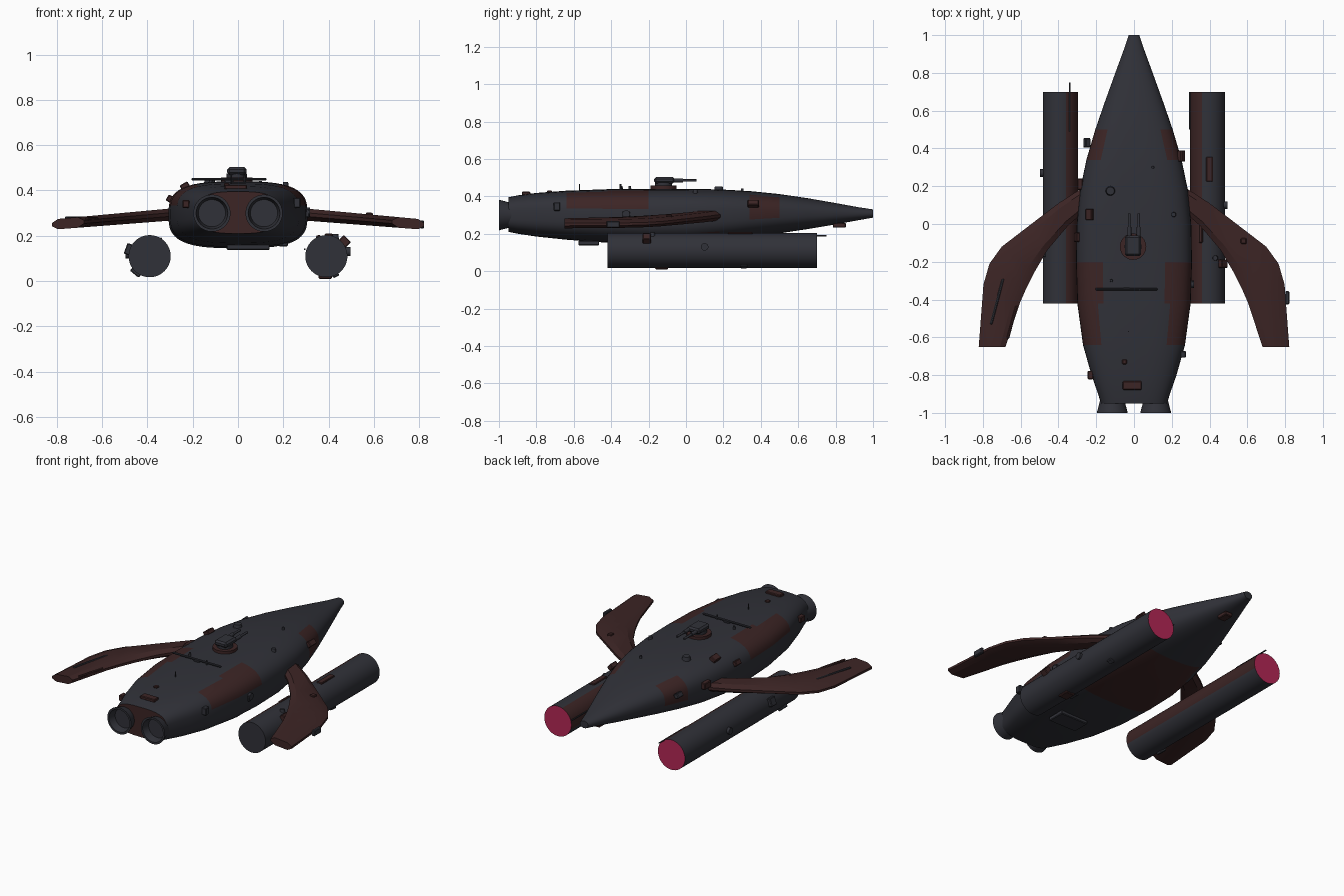
import bpy, bmesh
from math import sin, cos, pi, radians
from mathutils import Matrix, Vector

if "Cube" in bpy.data.objects:
    bpy.data.objects.remove(bpy.data.objects["Cube"], do_unlink=True)


def material(name, rgb):
    m = bpy.data.materials.new(name)
    m.use_nodes = True
    m.diffuse_color = (*rgb, 1)
    m.node_tree.nodes["Principled BSDF"].inputs["Base Color"].default_value = (*rgb, 1)
    return m


SLATE = material("dark slate", (.03, .031, .04))
BROWN = material("rust brown", (.045, .018, .018))
PINK = material("crimson glow", (.45, .02, .09))


def finish(name, bm, mats, smooth=None, rule=None):
    bmesh.ops.recalc_face_normals(bm, faces=bm.faces)
    if rule:
        for f in bm.faces:
            f.material_index = rule(f.calc_center_median(), f.normal)
    me = bpy.data.meshes.new(name)
    bm.to_mesh(me)
    bm.free()
    for m in mats:
        me.materials.append(m)
    ob = bpy.data.objects.new(name, me)
    bpy.context.collection.objects.link(ob)
    if smooth:
        bpy.ops.object.select_all(action='DESELECT')
        ob.select_set(True)
        bpy.context.view_layer.objects.active = ob
        bpy.ops.object.shade_smooth_by_angle(angle=radians(smooth))
    return ob


def box(name, loc, size, mat=SLATE, turn=0, roll=0, bevel=.004):
    bm = bmesh.new()
    bmesh.ops.create_cube(bm, size=1, matrix=Matrix.Diagonal((*size, 1)))
    bmesh.ops.bevel(bm, geom=bm.edges[:], offset=min(bevel, min(size) * .3), segments=1, affect='EDGES')
    bm.transform(Matrix.Translation(loc) @ Matrix.Rotation(radians(turn), 4, 'Z')
                 @ Matrix.Rotation(radians(roll), 4, 'Y'))
    return finish(name, bm, [mat])


def rod(name, loc, r, length, axis='Z', mats=(SLATE,), sides=16, r2=None, rule=None):
    bm = bmesh.new()
    bmesh.ops.create_cone(bm, cap_ends=True, segments=sides, radius1=r,
                          radius2=r if r2 is None else r2, depth=length)
    turn = {'Z': Matrix(), 'Y': Matrix.Rotation(-pi / 2, 4, 'X'), 'X': Matrix.Rotation(pi / 2, 4, 'Y')}
    bm.transform(Matrix.Translation(loc) @ turn[axis].to_4x4())
    return finish(name, bm, mats, 40, rule)


def skin(bm, rings):
    for a, b in zip(rings, rings[1:]):
        for i in range(len(a)):
            j = (i + 1) % len(a)
            bm.faces.new((a[i], a[j], b[j], b[i]))


def spow(v, p):
    return abs(v) ** p * (1 if v >= 0 else -1)


# Hull: superellipse sections, (y, half width, bottom, top)
stations = [(-.95, .175, .21, .395), (-.9, .19, .2, .405), (-.8, .225, .185, .418),
            (-.64, .27, .168, .43), (-.42, .3, .152, .438), (-.2, .307, .145, .44),
            (0, .303, .147, .44), (.18, .285, .16, .437), (.34, .252, .18, .428),
            (.5, .205, .202, .412), (.65, .153, .225, .39), (.8, .099, .25, .364),
            (.92, .055, .272, .342), (1, .028, .286, .33)]
bm = bmesh.new()
rings = []
for y, w, lo, hi in stations:
    p = 2 / (3.1 - max(0, y))
    ring = []
    for k in range(48):
        a = 2 * pi * k / 48
        ring.append(bm.verts.new((w * spow(cos(a), p), y,
                                  (lo + hi) / 2 + (hi - lo) / 2 * spow(sin(a), p))))
    rings.append(ring)
skin(bm, rings)
bm.faces.new(rings[0])
bm.faces.new(rings[-1])


def hull_paint(c, n):
    if n.y < -.95:
        return 1
    x = abs(c.x)
    rear = -.64 < c.y < -.2 and x > .17 and c.z > .34
    front = .34 < c.y < .5 and x > .15 and c.z > .28
    belly = -.2 < c.y < .34 and c.z < .2
    return int(rear or front or belly)


finish("hull", bm, [SLATE, BROWN], 40, hull_paint)

# Wing outline as paired points on the outer and inner edges
outer = [(.26, .2), (.4, .11), (.55, -.005), (.7, -.12), (.765, -.21), (.797, -.32), (.822, -.65)]
inner = [(.26, .07), (.35, -.01), (.46, -.14), (.53, -.26), (.57, -.34), (.605, -.42), (.68, -.65)]

for s, side in ((1, "left"), (-1, "right")):
    # Swept wings
    bm = bmesh.new()
    rings = []
    for (ox, oy), (ix, iy) in zip(outer, inner):
        o, i = Vector((ox, oy)), Vector((ix, iy))
        ring = []
        for t, up in ((0, -.3), (0, .3), (.2, 1), (.8, 1), (1, .3), (1, -.3), (.8, -1), (.2, -1)):
            q = o.lerp(i, t)
            z = .297 - .085 * (q.x - .26)
            ring.append(bm.verts.new((s * q.x, q.y, z + up * (.027 - .008 * (q.x - .26)))))
        rings.append(ring)
    skin(bm, rings)
    bm.faces.new(rings[0])
    bm.faces.new(rings[-1])
    finish(side + "_wing", bm, [BROWN], 25)

    # Engine pods with a glowing end and a brown inner strip
    def pod_paint(c, n, s=s):
        if n.y > .9:
            return 2
        return int(abs(n.y) < .5 and n.x * s < -.35 and n.z > -.3)
    rod(side + "_pod", (s * .39, .14, .11), .093, 1.12, 'Y', (SLATE, BROWN, PINK), 40, rule=pod_paint)

    # Hollow flared exhaust nozzles
    bm = bmesh.new()
    rings = []
    for y, r in ((-.93, .064), (-.955, .07), (-1, .082), (-1, .07), (-.955, .06)):
        rings.append([bm.verts.new((s * .115 + r * cos(2 * pi * k / 32), y,
                                    .3 + r * sin(2 * pi * k / 32))) for k in range(32)])
    skin(bm, rings)
    bm.faces.new(rings[-1])
    finish(side + "_nozzle", bm, [SLATE], 35)

    # Turret guns
    rod(side + "_gun", (s * .025, 0, .485), .007, .11, 'Y', sides=10)
    rod(side + "_gun_sleeve", (s * .025, -.04, .485), .011, .05, 'Y', sides=10)

# Turret
rod("turret_ring", (-.005, -.12, .445), .07, .024, mats=(BROWN,), sides=24)
rod("turret_neck", (-.005, -.12, .46), .045, .03, sides=24)
box("turret_body", (-.005, -.115, .486), (.085, .11, .034), bevel=.012)

# Aerial bars above and below
box("upper_bar", (-.04, -.345, .45), (.33, .012, .012))
box("upper_bar_foot", (-.04, -.345, .441), (.04, .016, .016))
box("lower_bar", (.045, -.52, .15), (.19, .11, .025))
rod("pod_aerial", (-.34, .62, .188), .004, .26, 'Y', sides=8)
rod("left_pod_aerial", (.295, .6, .14), .004, .2, 'Y', sides=8)
rod("rear_mast", (-.03, -.57, .445), .003, .04, sides=6)
rod("top_mast", (.03, -.35, .45), .005, .03, sides=8)

# Surface fittings: name, location, size, colour, roll
fittings = [
    ("tail_hatch", (-.01, -.855, .415), (.1, .045, .02), BROWN, 0),
    ("tail_lug", (-.05, -.73, .426), (.025, .025, .012), BROWN, 0),
    ("shoulder_hatch", (-.235, .05, .42), (.04, .06, .025), BROWN, -30),
    ("flank_block", (-.295, -.07, .36), (.03, .05, .04), BROWN, -60),
    ("bow_block_right", (-.25, .43, .34), (.03, .05, .03), SLATE, -60),
    ("bow_block_left", (.25, .36, .36), (.035, .06, .03), BROWN, 50),
    ("wing_root_block", (-.285, .21, .33), (.03, .06, .04), BROWN, 0),
    ("quarter_block_right", (-.23, -.8, .34), (.03, .045, .035), BROWN, 0),
    ("quarter_block_left", (.26, -.69, .345), (.03, .035, .045), SLATE, 0),
    ("chin_block", (.02, .82, .245), (.05, .07, .025), BROWN, 0),
    ("belly_block", (.2, -.3, .165), (.04, .06, .025), SLATE, 0),
    ("side_block", (.3, -.32, .3), (.03, .04, .04), SLATE, 0),
    ("pod_top_plate", (.4, .29, .203), (.035, .13, .012), BROWN, 0),
    ("pod_outer_block", (.465, -.21, .17), (.045, .045, .05), BROWN, 45),
    ("pod_inner_plate", (.355, -.05, .195), (.02, .1, .015), BROWN, -20),
    ("pod_keel_block", (.385, -.13, .018), (.06, .07, .016), BROWN, 0),
    ("pod_keel_lug", (.43, .31, .028), (.03, .035, .02), SLATE, -25),
    ("right_pod_block", (-.482, -.15, .14), (.03, .05, .05), SLATE, 20),
    ("right_pod_keel_block", (-.45, -.3, .04), (.05, .04, .025), SLATE, 40),
    ("wing_tip_block", (.812, -.39, .25), (.02, .07, .035), SLATE, 0),
    ("wing_stud", (.58, -.09, .295), (.03, .03, .015), BROWN, 5),
]
for name, loc, size, mat, roll in fittings:
    box(name, loc, size, mat, roll=roll)
box("wing_rail", (-.725, -.41, .28), (.014, .25, .012), SLATE, turn=-15)
box("wing_inner_rail", (-.645, -.52, .275), (.014, .18, .014), BROWN, turn=-15)

# Round studs
for i, (x, y, z, r) in enumerate([(-.125, .175, .44, .026), (.21, .05, .425, .014),
                                  (.43, -.18, .195, .016), (-.12, -.3, .443, .008),
                                  (.1, .3, .43, .008)]):
    rod(f"round_stud_{i + 1}", (x, y, z), r, .025, r2=r * .8)
for i, (x, y, z) in enumerate([(.305, -.32, .305), (-.485, .27, .12), (.483, .1, .13)]):
    rod(f"side_stud_{i + 1}", (x, y, z), .02, .025, 'X')
